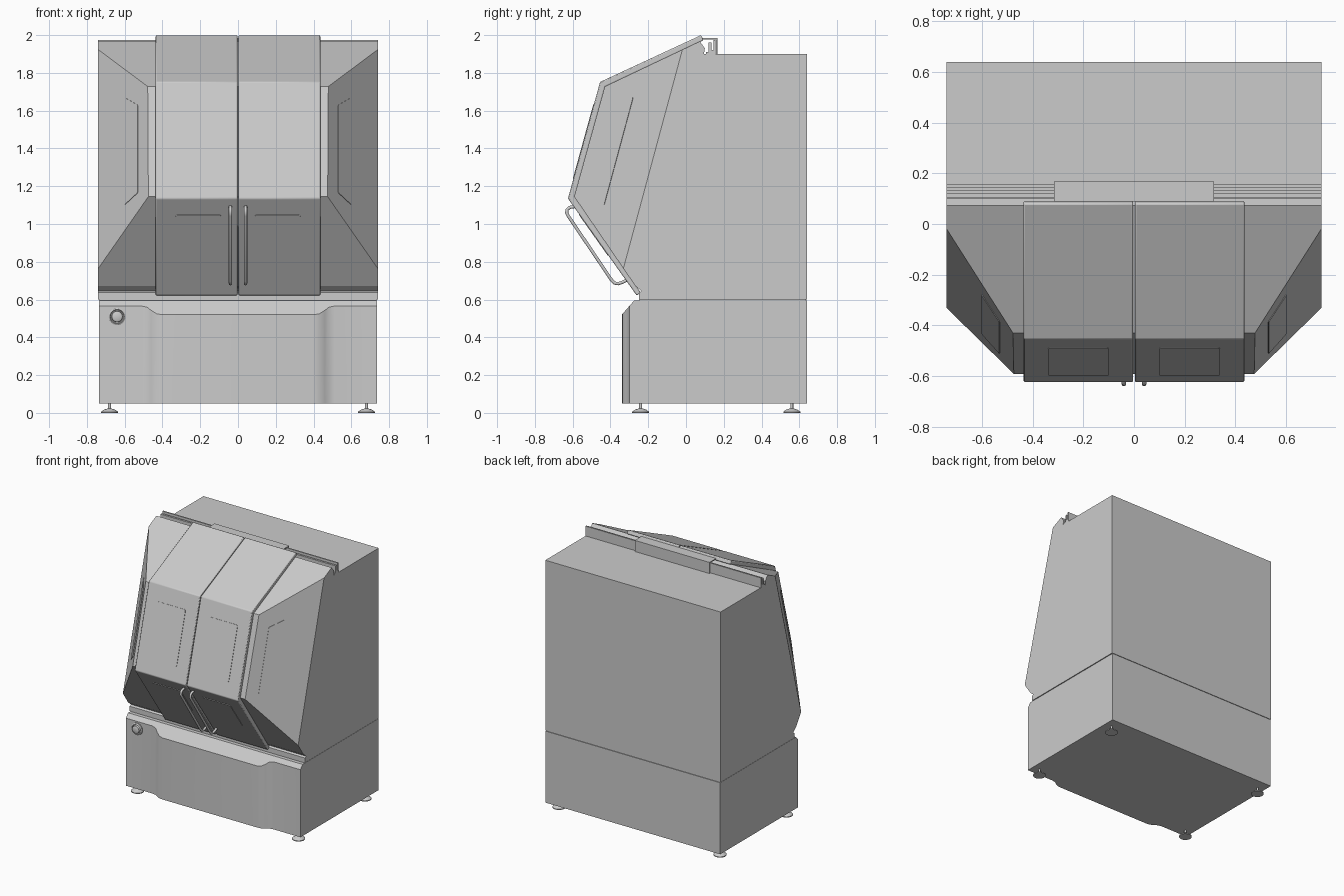
import bpy, bmesh
from math import radians, pi
from mathutils import Vector, Matrix

if "Cube" in bpy.data.objects:
    bpy.data.objects.remove(bpy.data.objects["Cube"])


def finish(name, bm, smooth=None, bevel=0):
    bmesh.ops.recalc_face_normals(bm, faces=bm.faces[:])
    me = bpy.data.meshes.new(name)
    bm.to_mesh(me)
    bm.free()
    ob = bpy.data.objects.new(name, me)
    bpy.context.collection.objects.link(ob)
    if bevel:
        m = ob.modifiers.new("Bevel", 'BEVEL')
        m.width, m.segments, m.limit_method = bevel, 2, 'ANGLE'
        m.angle_limit = radians(15)
    if smooth:
        bpy.ops.object.select_all(action='DESELECT')
        ob.select_set(True)
        bpy.context.view_layer.objects.active = ob
        bpy.ops.object.shade_smooth_by_angle(angle=radians(smooth))
    return ob


def prism(points, offset):
    """Closed polygon of 3D points, extruded by offset."""
    bm = bmesh.new()
    f = bm.faces.new([bm.verts.new(p) for p in points])
    r = bmesh.ops.extrude_face_region(bm, geom=[f], use_keep_orig=True)
    bmesh.ops.translate(bm, vec=Vector(offset),
                        verts=[v for v in r['geom'] if isinstance(v, bmesh.types.BMVert)])
    return bm


def side_profile(yz, x0, x1):
    return prism([(x0, y, z) for y, z in yz], (x1 - x0, 0, 0))


def cut(bm, co, no):
    """Slice off everything on the normal side and cap the hole."""
    r = bmesh.ops.bisect_plane(bm, geom=bm.verts[:] + bm.edges[:] + bm.faces[:], dist=1e-5,
                               plane_co=co, plane_no=no, clear_outer=True)
    bmesh.ops.holes_fill(bm, edges=[e for e in bm.edges if e.is_boundary], sides=0)


def panel(name, pts, radius=0.012, thick=0.003):
    """Thin window plate with rounded corners lying on a sloped face."""
    bm = bmesh.new()
    f = bm.faces.new([bm.verts.new(p) for p in pts])
    f.normal_update()
    n = f.normal.copy()
    if n.y > 0:
        n.negate()
    bmesh.ops.bevel(bm, geom=bm.verts[:], offset=radius, segments=3, profile=0.5, affect='VERTICES')
    r = bmesh.ops.extrude_face_region(bm, geom=bm.faces[:], use_keep_orig=True)
    bmesh.ops.translate(bm, vec=n * thick,
                        verts=[v for v in r['geom'] if isinstance(v, bmesh.types.BMVert)])
    finish(name, bm)


def lathe(name, profile, loc, axis_y=False, steps=32):
    """Revolve (radius, height) pairs around z, or around -y."""
    bm = bmesh.new()
    vs = [bm.verts.new((r, 0, h)) for r, h in profile]
    es = [bm.edges.new(p) for p in zip(vs, vs[1:])]
    bmesh.ops.spin(bm, geom=vs + es, cent=(0, 0, 0), axis=(0, 0, 1), angle=2 * pi, steps=steps)
    bmesh.ops.remove_doubles(bm, verts=bm.verts[:], dist=1e-5)
    if axis_y:
        bm.transform(Matrix.Rotation(radians(90), 4, 'X'))
    bm.transform(Matrix.Translation(loc))
    finish(name, bm, smooth=35)


# Base cabinet: bulged front centre, sloped top front edge
half = [(.40, -.34), (.43, -.336), (.46, -.32), (.48, -.306), (.51, -.30), (.737, -.30), (.737, .64)]
plan = half + [(-x, y) for x, y in reversed(half)]
base = prism([(x, y, .05) for x, y in plan], (0, 0, .546))
cut(base, (0, -.34, .52), (0, -.08, .07))
finish("base_cabinet", base, smooth=30)
finish("base_seam", side_profile([(-.245, .59), (.635, .59), (.635, .605), (-.245, .605)], -.732, .732))

# Upper housing with both front corners sliced off
body = side_profile([(.64, .60), (.64, 1.90), (.095, 1.90), (.10, 1.93), (.073, 1.967), (-.43, 1.728),
                     (-.592, 1.145), (-.268, .672), (-.235, .645), (-.25, .637), (-.25, .60)],
                    -.74, .74)
for s in (-1, 1):
    a, b, c = (Vector(p) for p in ((s * .74, -.02, 1.92), (s * .74, -.33, .77), (s * .478, -.43, 1.728)))
    n = (b - a).cross(c - a)
    if n.y > 0:
        n.negate()
    cut(body, a, n.normalized())
finish("upper_housing", body)

# Folded sliding doors, windows, handles and side windows
door = [(.08, 2.0), (-.455, 1.752), (-.625, 1.135), (-.26, .62),
        (-.240, .637), (-.590, 1.145), (-.428, 1.727), (.093, 1.973)]


def door_y(z):
    (y0, z0), (y1, z1) = (door[1], door[2]) if z > 1.135 else (door[2], door[3])
    return y0 + (y1 - y0) * (z - z0) / (z1 - z0)


for s, side in ((-1, "left"), (1, "right")):
    finish("door_" + side, side_profile(door, s * .003, s * .436), smooth=35, bevel=.006)
    for part, x0, x1, z0, z1 in (("upper", .10, .34, 1.24, 1.635), ("lower", .09, .33, .835, 1.05)):
        panel(f"{part}_window_{side}", [(s * x, door_y(z), z) for x, z in
                                        ((x0, z0), (x1, z0), (x1, z1), (x0, z1))])
    # Window on the slanted corner, placed by blending along the face edges
    a, b, d = (Vector(p) for p in ((s * .74, -.02, 1.92), (s * .74, -.33, .77), (s * .478, -.43, 1.728)))
    e = (b - a)
    pts = []
    for x, z in ((.60, 1.67), (.53, 1.63), (.53, 1.165), (.60, 1.10)):
        u = (.74 - x) / (.74 - .478)
        v = (z - a.z - u * (d.z - a.z)) / e.z
        pts.append(a + u * (d - a) + v * e)
    panel("corner_window_" + side, pts, radius=.006)

    # Bent tube handle
    cu = bpy.data.curves.new("handle_" + side, 'CURVE')
    cu.dimensions = '3D'
    cu.bevel_depth, cu.bevel_resolution, cu.use_fill_caps = .009, 3, True
    path = [(-.59, 1.092), (-.615, 1.088), (-.629, 1.077), (-.632, 1.06), (-.625, 1.045),
            (-.392, .700), (-.378, .687), (-.36, .684), (-.335, .692), (-.30, .71)]
    sp = cu.splines.new('POLY')
    sp.points.add(len(path) - 1)
    for p, (y, z) in zip(sp.points, path):
        p.co = (s * .04, y, z, 1)
    bpy.context.collection.objects.link(bpy.data.objects.new("handle_" + side, cu))

# Door rail and its centre cover on the roof
finish("roof_rail", side_profile([(.105, 1.895), (.155, 1.895), (.155, 1.975), (.145, 1.975), (.145, 1.92),
                                  (.135, 1.92), (.135, 1.962), (.12, 1.962), (.12, 1.91), (.105, 1.91)],
                                 -.74, .74))
finish("rail_cover", side_profile([(.088, 1.985), (.168, 1.985), (.168, 1.898), (.158, 1.898),
                                   (.158, 1.977), (.088, 1.977)], -.315, .315))

# Round switch on the base front
lathe("switch", [(0, -.01), (.045, -.01), (.045, .008), (.038, .012), (.034, .006), (.030, .006),
                 (.028, .022), (.020, .026), (0, .026)], (-.64, -.30, .51), axis_y=True)

# Levelling feet
for x in (-.68, .68):
    for y in (-.24, .56):
        lathe("foot", [(0, 0), (.045, 0), (.045, .006), (.028, .018), (.010, .023), (.008, .024),
                       (.008, .06), (0, .06)], (x, y, 0))
